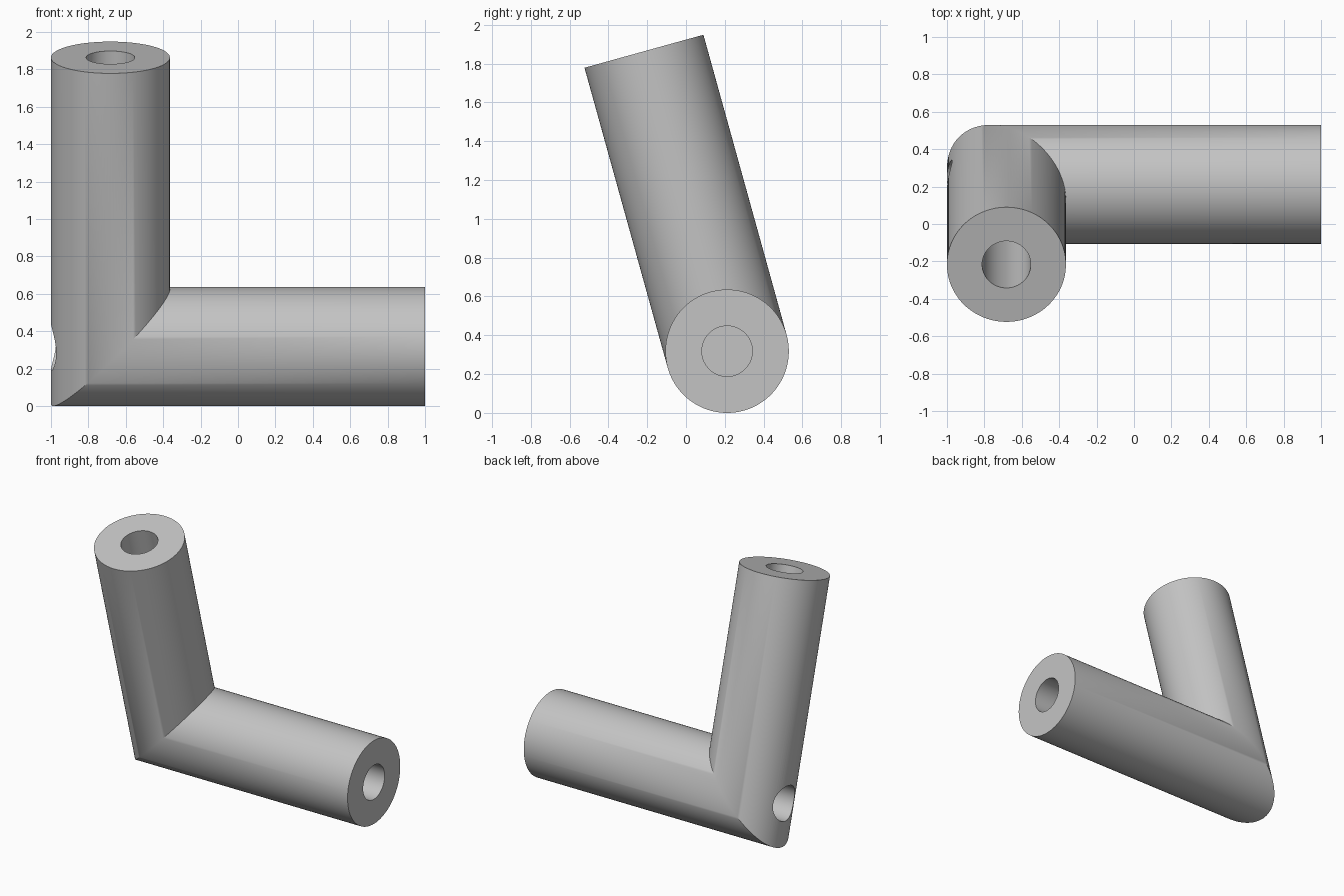
import bpy, bmesh, math
from mathutils import Vector

if "Cube" in bpy.data.objects:
    bpy.data.objects.remove(bpy.data.objects["Cube"], do_unlink=True)

SEGMENTS = 128
RADIUS, BORE = 0.318, 0.13
TILT = math.radians(15.5)
corner = Vector((-0.682, 0.212, 0.318))      # where the two tube axes meet
along = Vector((1, 0, 0))                    # level tube axis
rise = Vector((0, -math.sin(TILT), math.cos(TILT)))   # leaning tube axis
side = Vector((0, math.cos(TILT), math.sin(TILT)))    # across both axes
LEVEL_LENGTH, RISE_LENGTH = 1.682, 1.604

grey = bpy.data.materials.new("plain grey")
grey.use_nodes = True
grey.diffuse_color = (0.55, 0.55, 0.55, 1)
grey.node_tree.nodes["Principled BSDF"].inputs["Base Color"].default_value = (0.55, 0.55, 0.55, 1)


def add_object(name, bm):
    bmesh.ops.recalc_face_normals(bm, faces=bm.faces)
    mesh = bpy.data.meshes.new(name)
    bm.to_mesh(mesh)
    bm.free()
    mesh.materials.append(grey)
    obj = bpy.data.objects.new(name, mesh)
    bpy.context.scene.collection.objects.link(obj)
    return obj


def ring(bm, centre, axis_a, axis_b, radius):
    angles = [2 * math.pi * i / SEGMENTS for i in range(SEGMENTS)]
    return [bm.verts.new(centre + radius * (math.cos(a) * axis_a + math.sin(a) * axis_b))
            for a in angles]


def bridge(bm, first, second):
    for i in range(SEGMENTS):
        j = (i + 1) % SEGMENTS
        bm.faces.new((first[i], first[j], second[j], second[i]))


# Mitred elbow: cap, seam and cap rings joined in a row
bm = bmesh.new()
level_end = ring(bm, corner + along * LEVEL_LENGTH, side, rise, RADIUS)
seam = ring(bm, corner, side, along + rise, RADIUS)
top_end = ring(bm, corner + rise * RISE_LENGTH, side, along, RADIUS)
bridge(bm, level_end, seam)
bridge(bm, seam, top_end)
bm.faces.new(level_end)
bm.faces.new(top_end)
elbow = add_object("elbow_tube", bm)


# Blind bores: one in each end, one in the outer side of the corner
def add_bore(name, start, end, axis_b):
    bm = bmesh.new()
    a = ring(bm, start, side, axis_b, BORE)
    b = ring(bm, end, side, axis_b, BORE)
    bridge(bm, a, b)
    bm.faces.new(a)
    bm.faces.new(b)
    cutter = add_object(name, bm)
    cutter.hide_render = True
    return cutter


cutters = [
    add_bore("level_bore", corner + along * (LEVEL_LENGTH + 0.1), corner + along * 0.5, rise),
    add_bore("top_bore", corner + rise * (RISE_LENGTH + 0.1), corner + rise * 0.4, along),
    add_bore("side_bore", corner - along * 0.5, corner + along * 0.15, rise),
]
for cutter in cutters:
    cut = elbow.modifiers.new(cutter.name, "BOOLEAN")
    cut.operation = "DIFFERENCE"
    cut.solver = "EXACT"
    cut.object = cutter

# Bake the cuts and drop the cutters
bpy.context.view_layer.update()
evaluated = elbow.evaluated_get(bpy.context.evaluated_depsgraph_get())
cut_mesh = bpy.data.meshes.new_from_object(evaluated)
elbow.modifiers.clear()
elbow.data = cut_mesh
for cutter in cutters:
    bpy.data.objects.remove(cutter, do_unlink=True)

# Smooth walls with crisp rims
for obj in bpy.context.selected_objects:
    obj.select_set(False)
elbow.select_set(True)
bpy.context.view_layer.objects.active = elbow
bpy.ops.object.shade_smooth_by_angle(angle=math.radians(30))
